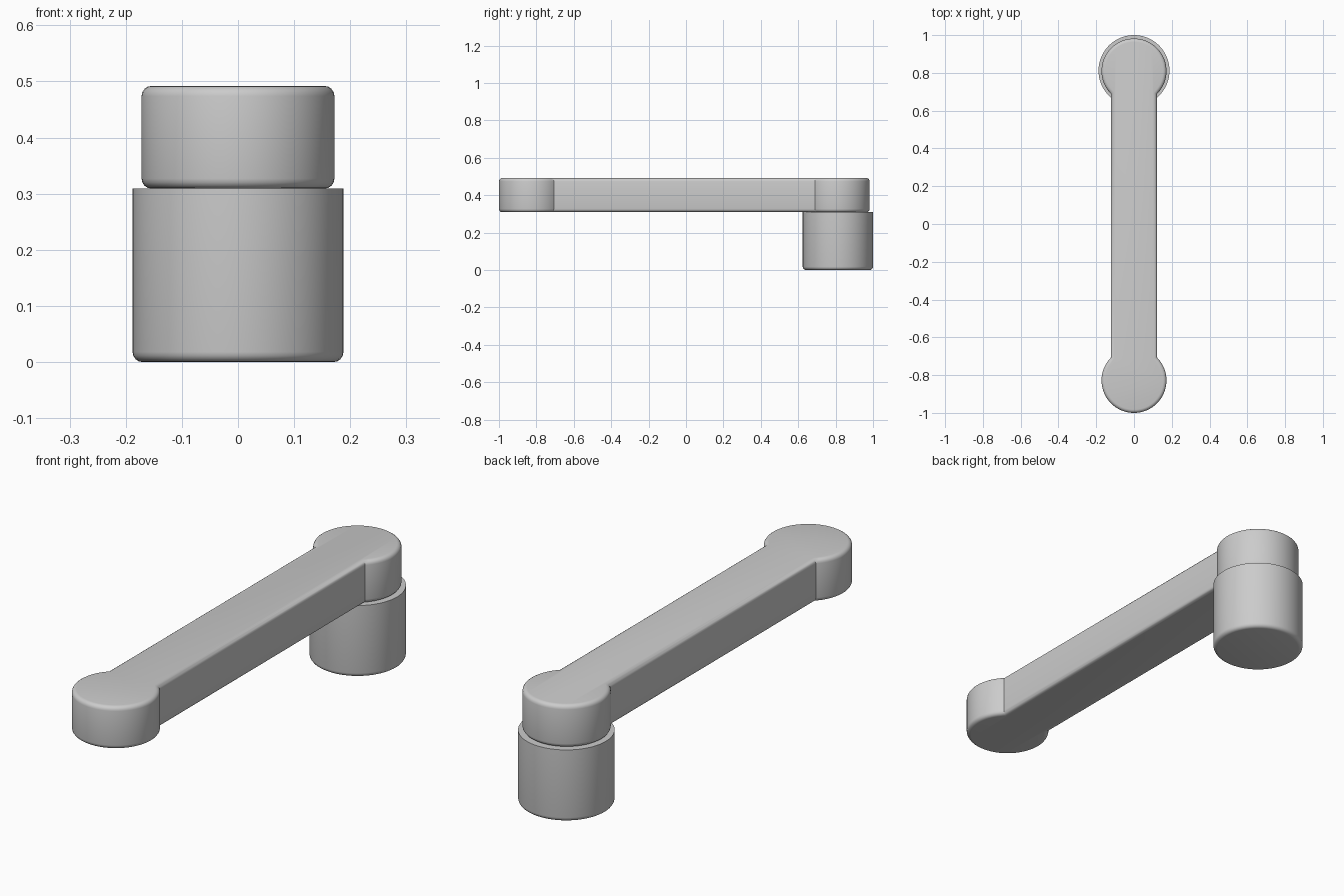
import bpy, bmesh
from math import sin, cos, pi, asin, radians

cube = bpy.data.objects.get("Cube")
if cube:
    bpy.data.objects.remove(cube, do_unlink=True)

# Single plain grey
grey = bpy.data.materials.new("plain_grey")
grey.use_nodes = True
COLOUR = (0.6, 0.6, 0.6, 1)
grey.diffuse_color = COLOUR
grey.node_tree.nodes["Principled BSDF"].inputs["Base Color"].default_value = COLOUR


def arc(cy, radius, start, end, steps):
    """Points on a circle centred at (0, cy)."""
    angles = [start + (end - start) * i / steps for i in range(steps + 1)]
    return [(radius * cos(a), cy + radius * sin(a)) for a in angles]


def rounded_prism(name, outline, z0, z1, bevel, round_levels):
    """Extrude an outline upward and round its rims at the given heights."""
    bm = bmesh.new()
    face = bm.faces.new([bm.verts.new((x, y, z0)) for x, y in outline])
    ext = bmesh.ops.extrude_face_region(bm, geom=[face], use_keep_orig=True)
    for v in ext["geom"]:
        if isinstance(v, bmesh.types.BMVert):
            v.co.z = z1
    bmesh.ops.recalc_face_normals(bm, faces=bm.faces)
    rims = [e for e in bm.edges
            if any(all(abs(v.co.z - z) < 1e-5 for v in e.verts) for z in round_levels)]
    bmesh.ops.bevel(bm, geom=rims, offset=bevel, segments=4, profile=0.5,
                    affect='EDGES', clamp_overlap=False)
    mesh = bpy.data.meshes.new(name)
    bm.to_mesh(mesh)
    bm.free()
    mesh.materials.append(grey)
    obj = bpy.data.objects.new(name, mesh)
    bpy.context.collection.objects.link(obj)
    bpy.ops.object.select_all(action='DESELECT')
    obj.select_set(True)
    bpy.context.view_layer.objects.active = obj
    bpy.ops.object.shade_smooth_by_angle(angle=radians(30))
    return obj


# Crank arm: straight bar with a round boss at each end
END_R, HALF_W = 0.172, 0.122
BACK_Y, FRONT_Y = 0.81, -0.828
JOINT, TOP = 0.309, 0.492
neck = pi / 2 - asin(HALF_W / END_R)
outline = (arc(BACK_Y, END_R, -neck, pi + neck, 56)
           + arc(FRONT_Y, END_R, pi - neck, 2 * pi + neck, 56))
rounded_prism("crank_arm", outline, JOINT, TOP, 0.018, (JOINT, TOP))

# Handle knob hanging under the back end, rounded only at its foot
KNOB_R = 0.188
knob = arc(1 - KNOB_R, KNOB_R, 0, 2 * pi, 64)[:-1]
rounded_prism("handle_knob", knob, 0, JOINT, 0.018, (0,))
